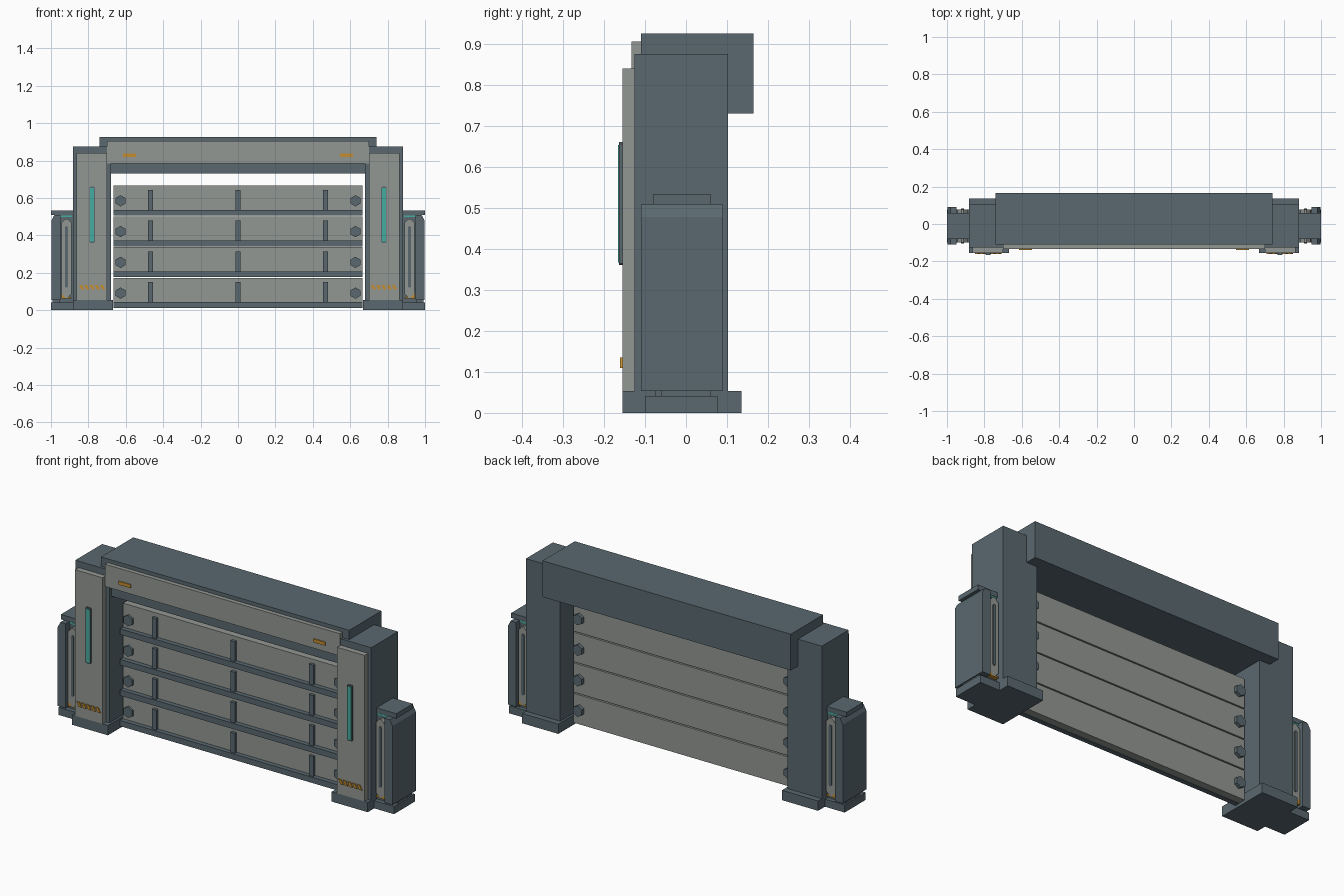
import bpy, bmesh, math

if "Cube" in bpy.data.objects:
    bpy.data.objects.remove(bpy.data.objects["Cube"])


def material(name, r, g, b):
    m = bpy.data.materials.new(name)
    m.diffuse_color = (r, g, b, 1)
    m.use_nodes = True
    m.node_tree.nodes["Principled BSDF"].inputs["Base Color"].default_value = m.diffuse_color
    return m


DARK = material("dark steel", 0.10, 0.14, 0.16)
LIGHT = material("light grey", 0.29, 0.31, 0.29)
TEAL = material("teal light", 0.06, 0.42, 0.35)
AMBER = material("amber paint", 0.55, 0.27, 0.03)


def finish(name, bm, mat):
    bmesh.ops.recalc_face_normals(bm, faces=bm.faces[:])
    me = bpy.data.meshes.new(name)
    bm.to_mesh(me)
    bm.free()
    me.materials.append(mat)
    ob = bpy.data.objects.new(name, me)
    bpy.context.collection.objects.link(ob)
    return ob


def prism(name, outline, y0, y1, mat):
    """Extrude an outline of (x, z) points from y0 to y1."""
    bm = bmesh.new()
    front = [bm.verts.new((x, y0, z)) for x, z in outline]
    back = [bm.verts.new((x, y1, z)) for x, z in outline]
    bm.faces.new(front)
    bm.faces.new(back[::-1])
    n = len(outline)
    for i in range(n):
        j = (i + 1) % n
        bm.faces.new((front[i], back[i], back[j], front[j]))
    return finish(name, bm, mat)


def box(name, x0, x1, y0, y1, z0, z1, mat, bevel=0):
    ob = prism(name, [(x0, z0), (x1, z0), (x1, z1), (x0, z1)], y0, y1, mat)
    if bevel:
        mod = ob.modifiers.new("chamfer", 'BEVEL')
        mod.width = bevel
        mod.segments = 1
    return ob


def pill(x, half, z0, z1, c):
    """Upright outline with clipped corners."""
    return [(x - half + c, z0), (x + half - c, z0), (x + half, z0 + c), (x + half, z1 - c),
            (x + half - c, z1), (x - half + c, z1), (x - half, z1 - c), (x - half, z0 + c)]


# Overhead beam with front plate and amber marks
box("top_beam", -0.74, 0.74, -0.11, 0.165, 0.73, 0.925, DARK)
box("beam_plate", -0.70, 0.70, -0.133, -0.11, 0.785, 0.905, LIGHT)
for s in (-1, 1):
    box("beam_mark", s * 0.58 - 0.035, s * 0.58 + 0.035, -0.139, -0.133, 0.82, 0.838, AMBER)

# Four door slats, each with a rail, ribs and hexagonal bolts
for i in range(4):
    z = 0.012 + i * 0.1645
    box("door_slat", -0.665, 0.665, -0.03, 0.01, z + 0.002, z + 0.160, LIGHT)
    box("slat_rail", -0.665, 0.665, -0.055, -0.03, z, z + 0.031, DARK)
    for x in (-0.468, 0, 0.468):
        box("slat_rib", x - 0.013, x + 0.013, -0.046, -0.03, z + 0.031, z + 0.138, DARK)
    for s in (-1, 1):
        hexagon = [(s * 0.628 + 0.03 * math.sin(k * math.pi / 3),
                    z + 0.079 + 0.03 * math.cos(k * math.pi / 3)) for k in range(6)]
        prism("slat_bolt", hexagon, -0.043, 0.028, DARK)

for s in (-1, 1):
    def sbox(name, x0, x1, *rest):
        return box(name, s * x0, s * x1, *rest)

    # Gate post, foot and front plate
    sbox("post", 0.678, 0.882, -0.125, 0.103, 0.05, 0.875, DARK)
    sbox("post_foot", 0.667, 0.882, -0.155, 0.135, 0, 0.053, DARK)
    sbox("post_plate", 0.70, 0.863, -0.155, -0.125, 0.053, 0.84, LIGHT)

    # Lamp strip on the post
    prism("lamp_frame", pill(s * 0.78, 0.015, 0.36, 0.66, 0.004), -0.163, -0.155, DARK)
    sbox("lamp", 0.77, 0.79, -0.166, -0.163, 0.367, 0.653, TEAL)

    # Slanted hazard marks
    for k in range(5):
        x = s * 0.78 + (k - 2) * 0.028
        prism("hazard_mark", [(x - 0.001, 0.11), (x + 0.015, 0.11), (x + 0.001, 0.135),
                              (x - 0.015, 0.135)], -0.161, -0.155, AMBER)

    # Side pod: base, core, cap and chamfered outer slab
    sbox("pod_base", 0.88, 1.0, -0.10, 0.077, 0, 0.041, DARK)
    sbox("pod_core", 0.88, 0.955, -0.075, 0.055, 0.041, 0.51, DARK)
    sbox("pod_plinth", 0.95, 0.992, -0.06, 0.06, 0.041, 0.055, DARK)
    sbox("pod_cap", 0.88, 1.0, -0.08, 0.06, 0.508, 0.534, DARK)
    prism("pod_slab", [(s * 0.95, 0.053), (s * 0.998, 0.053), (s * 0.998, 0.478),
                       (s * 0.982, 0.508), (s * 0.95, 0.508)], -0.11, 0.09, DARK)
    sbox("pod_lamp", 0.888, 0.95, -0.079, 0.059, 0.498, 0.507, TEAL)

    # Slotted pod plates on front and back
    for ya, yb, yc in ((-0.075, -0.098, -0.103), (0.055, 0.078, 0.083)):
        prism("pod_plate", pill(s * 0.917, 0.027, 0.065, 0.488, 0.022), ya, yb, LIGHT)
        prism("pod_slot", pill(s * 0.917, 0.008, 0.12, 0.45, 0.006), yb, yc, DARK)
        prism("pod_mark", [(s * 0.89, 0.062), (s * 0.945, 0.062), (s * 0.945, 0.10),
                           (s * 0.925, 0.07), (s * 0.89, 0.07)], ya, yb, AMBER)
